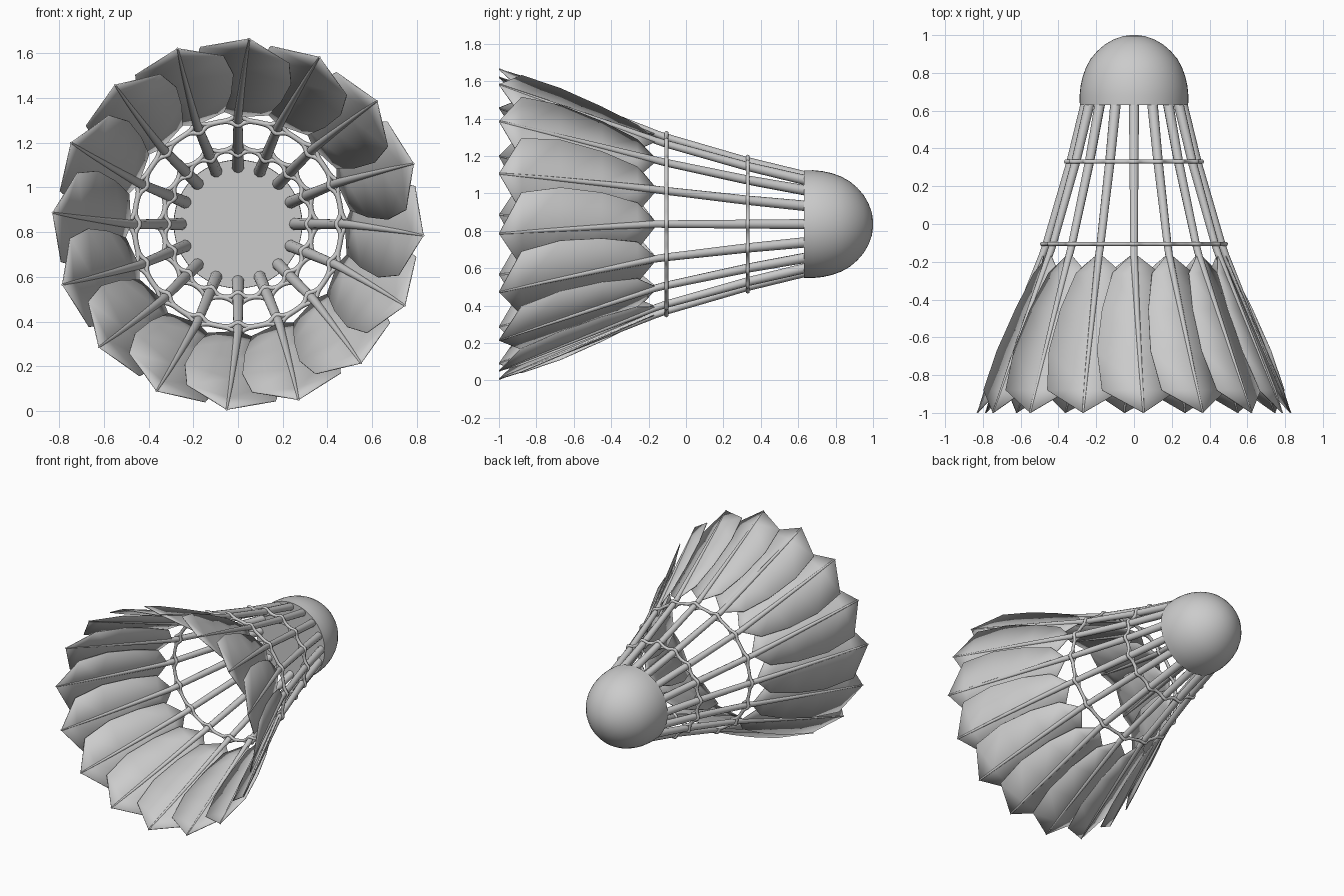
import bpy
from math import sin, cos, pi, exp, radians

if "Cube" in bpy.data.objects:
    bpy.data.objects.remove(bpy.data.objects["Cube"])

N = 16          # feathers
ZC = 0.836      # height of the axis
STEP = 2 * pi / N
PATH = [(0.68, 0.245), (0.63, 0.257), (0.33, 0.333), (-0.11, 0.465), (-0.16, 0.483), (-1.0, 0.83)]


def polar(a, r, y):
    return (r * cos(a), y, ZC + r * sin(a))


def quill(y):
    """Radius from the axis and twist angle of a quill at depth y."""
    twist = -radians(3.5) * max(0.0, (-0.16 - y) / 0.84) ** 0.8
    for (y0, r0), (y1, r1) in zip(PATH, PATH[1:]):
        if y >= y1 - 1e-6:
            return r0 + (r1 - r0) * (y - y0) / (y1 - y0), twist
    return PATH[-1][1], twist


def make(name, verts, faces, smooth=35):
    me = bpy.data.meshes.new(name)
    me.from_pydata(verts, [], faces)
    me.update()
    ob = bpy.data.objects.new(name, me)
    bpy.context.collection.objects.link(ob)
    bpy.ops.object.select_all(action='DESELECT')
    ob.select_set(True)
    bpy.context.view_layer.objects.active = ob
    if smooth:
        bpy.ops.object.shade_smooth_by_angle(angle=radians(smooth))
    return ob


def grid_faces(rows, cols, base=0, wrap_rows=False):
    """Quads of a tube: rows of closed loops with cols points."""
    out = []
    for i in range(rows if wrap_rows else rows - 1):
        for j in range(cols):
            k, i2 = (j + 1) % cols, (i + 1) % rows
            out.append((base + i * cols + j, base + i * cols + k,
                        base + i2 * cols + k, base + i2 * cols + j))
    return out


# cork head: lathed dome with a flat back
prof = [(0.287, 0.63), (0.288, 0.68), (0.283, 0.73), (0.272, 0.78), (0.254, 0.83), (0.229, 0.875),
        (0.195, 0.915), (0.155, 0.95), (0.11, 0.976), (0.06, 0.994), (0.02, 1.0)]
SEG = 48
verts = [polar(2 * pi * j / SEG, r, y) for r, y in prof for j in range(SEG)]
faces = grid_faces(len(prof), SEG)
faces.append(tuple(reversed(range(SEG))))
faces.append(tuple(range((len(prof) - 1) * SEG, len(prof) * SEG)))
make("cork_head", verts, faces)

# quills: tapered round shafts
SIDES = 10
stations = [(0.68, 0.028), (0.63, 0.028), (0.33, 0.025), (-0.11, 0.021),
            (-0.16, 0.02), (-0.45, 0.015), (-0.75, 0.010), (-1.0, 0.005)]
for i in range(N):
    verts = []
    for y, rad in stations:
        r, tw = quill(y)
        a = i * STEP + tw
        cx, _, cz = polar(a, r, y)
        for j in range(SIDES):
            b = 2 * pi * j / SIDES
            u, v = rad * cos(b), rad * sin(b)
            verts.append((cx + u * cos(a) - v * sin(a), y, cz + u * sin(a) + v * cos(a)))
    faces = grid_faces(len(stations), SIDES)
    n = len(stations) * SIDES
    faces += [tuple(range(SIDES)), tuple(reversed(range(n - SIDES, n)))]
    make(f"quill_{i + 1:02d}", verts, faces, 50)

# vanes: folded blades, one side tangent and the other bent inward
#        (y, outer half width, inner half width)
vane = [(-0.17, 0.02, 0.02), (-0.26, 0.12, 0.13), (-0.45, 0.185, 0.18),
        (-0.67, 0.225, 0.212), (-0.88, 0.212, 0.19)]
for i in range(N):
    verts = []
    for y, wo, wi in vane:
        r, tw = quill(y)
        a = i * STEP + tw
        for w, h in ((wo, 0.0), (0, 0), (-wi, -0.27 * wi)):
            x, _, z = polar(a, r + h, y)
            verts.append((x - w * sin(a), y, z + w * cos(a)))
    r, tw = quill(-1.0)
    verts.append(polar(i * STEP + tw, r, -1.0))
    faces = []
    for k in range(len(vane) - 1):
        b = 3 * k
        faces += [(b, b + 1, b + 4, b + 3), (b + 1, b + 2, b + 5, b + 4)]
    b = 3 * (len(vane) - 1)
    faces += [(b, b + 1, b + 3), (b + 1, b + 2, b + 3)]
    ob = make(f"vane_{i + 1:02d}", verts, faces, 12)
    m = ob.modifiers.new("thickness", 'SOLIDIFY')
    m.thickness = 0.005
    m.offset = 0

# binding threads: two strands per ring parting around every quill
PTS, TS = N * 14, 6
for name, y, rad in (("front_thread", -0.105, 0.020), ("rear_thread", 0.33, 0.024)):
    r0, _ = quill(y)
    for side, label in ((1, "outer"), (-1, "inner")):
        verts = []
        for k in range(PTS):
            a = 2 * pi * k / PTS
            d = (a + STEP / 2) % STEP - STEP / 2
            r = r0 + side * (rad + 0.003) * exp(-(d * r0 / 0.03) ** 2)
            for j in range(TS):
                b = 2 * pi * j / TS
                verts.append(polar(a, r + 0.012 * cos(b), y + 0.012 * sin(b)))
        make(f"{name}_{label}", verts, grid_faces(PTS, TS, wrap_rows=True), 70)
